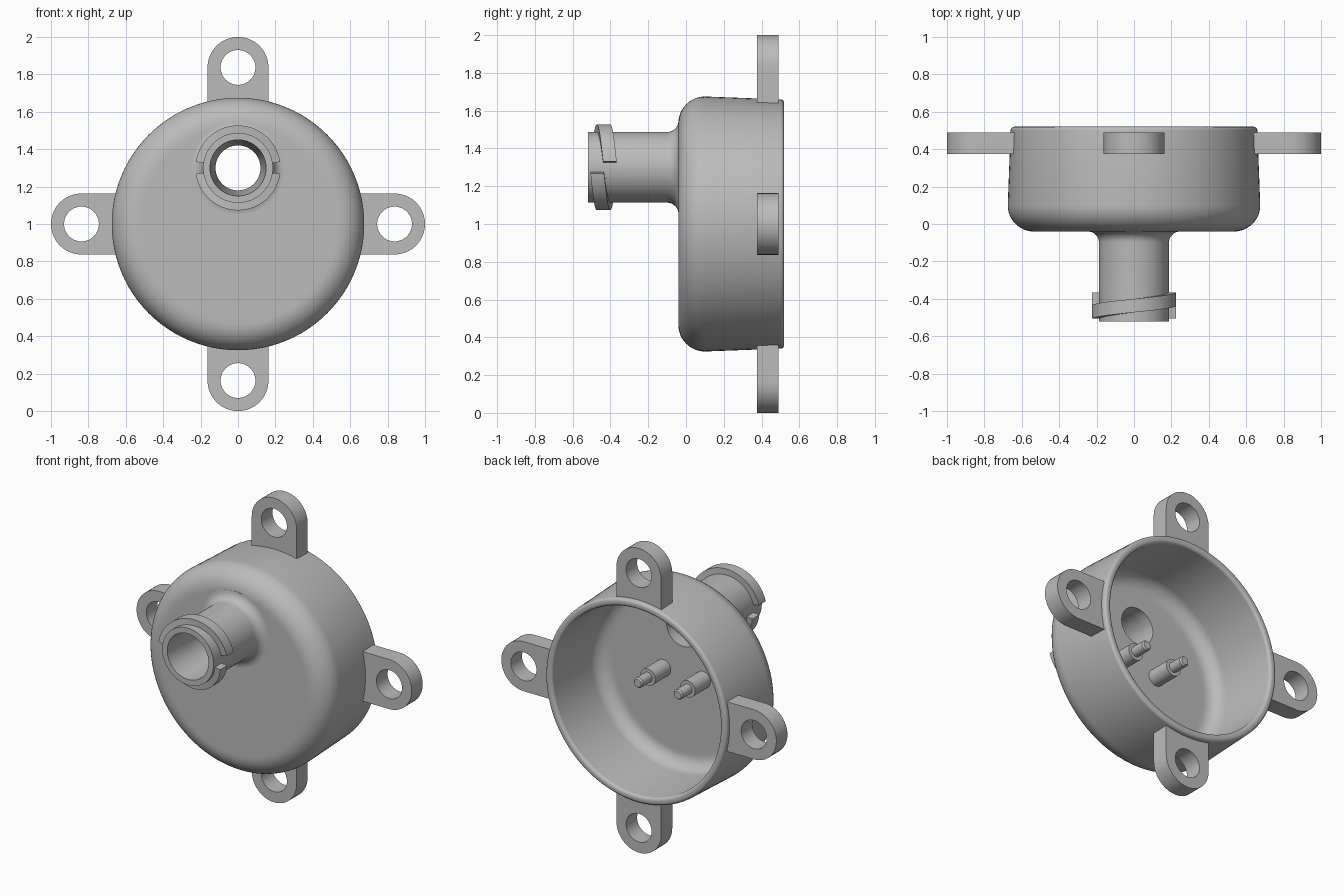
import bpy, bmesh
from math import sin, cos, pi, radians

if "Cube" in bpy.data.objects:
    bpy.data.objects.remove(bpy.data.objects["Cube"], do_unlink=True)

grey = bpy.data.materials.new("plain grey")
grey.use_nodes = True
grey.diffuse_color = (0.5, 0.5, 0.5, 1)
grey.node_tree.nodes["Principled BSDF"].inputs["Base Color"].default_value = (0.5, 0.5, 0.5, 1)


def arc(r, y, radius, start, end, steps=8):
    """Points (r, y) of a fillet in a lathe profile."""
    angles = [radians(start + (end - start) * i / steps) for i in range(steps + 1)]
    return [(r + radius * cos(a), y + radius * sin(a)) for a in angles]


def skin(name, sections, ring=True, closed=True):
    """Join equal point loops into a surface; ring joins last to first."""
    bm = bmesh.new()
    rows = [[bm.verts.new(p) for p in s] for s in sections]
    n = len(rows[0])
    pairs = list(zip(rows, rows[1:])) + ([(rows[-1], rows[0])] if ring else [])
    for a, b in pairs:
        for i in range(n if closed else n - 1):
            j = (i + 1) % n
            bm.faces.new((a[i], a[j], b[j], b[i]))
    if not ring:
        bm.faces.new(rows[0])
        bm.faces.new(rows[-1])
    bmesh.ops.remove_doubles(bm, verts=bm.verts, dist=1e-5)
    bmesh.ops.recalc_face_normals(bm, faces=bm.faces)
    mesh = bpy.data.meshes.new(name)
    bm.to_mesh(mesh)
    bm.free()
    mesh.materials.append(grey)
    obj = bpy.data.objects.new(name, mesh)
    bpy.context.collection.objects.link(obj)
    return obj


def lathe(name, profile, x=0, z=1, closed=False, segments=96):
    """Turn an (r, y) profile about an axis parallel to y."""
    turns = [2 * pi * i / segments for i in range(segments)]
    return skin(name, [[(x + r * cos(t), y, z + r * sin(t)) for r, y in profile]
                       for t in turns], closed=closed)


def smooth(obj):
    bpy.ops.object.select_all(action='DESELECT')
    obj.select_set(True)
    bpy.context.view_layer.objects.active = obj
    bpy.ops.object.shade_smooth_by_angle(angle=radians(30))


PIPE_Z = 1.3

# Hollow cup with rounded front and rim
cup = lathe("cup", [(0, -0.04), (0.52, -0.04)]
            + arc(0.535, 0.1, 0.14, -90, 0, 12)
            + arc(0.64, 0.5, 0.02, 0, 90, 6)
            + arc(0.63, 0.5, 0.02, 90, 180, 6)
            + arc(0.52, 0.12, 0.09, 0, -90)
            + [(0.5, 0.03), (0, 0.03)])

# Bore opening through the cup floor
cutter = lathe("bore_cutter", [(0, -0.2), (0.12, -0.2), (0.12, 0.2), (0, 0.2)], z=PIPE_Z)
cutter.hide_render = True
cut = cup.modifiers.new("bore", 'BOOLEAN')
cut.operation = 'DIFFERENCE'
cut.solver = 'EXACT'
cut.object = cutter
bpy.context.view_layer.objects.active = cup
bpy.ops.object.modifier_apply(modifier=cut.name)
bpy.data.objects.remove(cutter, do_unlink=True)
smooth(cup)

# Inlet pipe with tapered bore and flared root
pipe = lathe("inlet_pipe", [(0.15, -0.52), (0.187, -0.52)]
             + arc(0.247, -0.1, 0.06, 180, 90)
             + [(0.247, -0.03), (0.12, -0.03)], z=PIPE_Z, closed=True)
smooth(pipe)

# Two half-turn locking threads
for side, name in ((1, "upper_thread"), (-1, "lower_thread")):
    sections = []
    for i in range(41):
        t = radians(8 + 164 * i / 40)
        mid = -0.4 - 0.073 * t / pi
        sections.append([(side * r * cos(t), mid + dy, PIPE_Z + side * r * sin(t))
                         for r, dy in ((0.175, -0.036), (0.227, -0.036),
                                       (0.227, 0.036), (0.175, 0.036))])
    smooth(skin(name, sections, ring=False))

# Four mounting lugs: round end, square root, drilled hole
HALF, HOLE, REACH = 0.163, 0.093, 0.837
ROOT = HALF / math_tan if (math_tan := sin(radians(37.5)) / cos(radians(37.5))) else 0
for k, name in enumerate(("left_lug", "top_lug", "right_lug", "bottom_lug")):
    ca, sa = round(cos(k * pi / 2)), round(sin(k * pi / 2))
    sections = []
    for i in range(48):
        c, s = cos(2 * pi * i / 48), sin(2 * pi * i / 48)
        edge = HALF if c >= 0 else 1 / max(-c / ROOT, abs(s) / HALF)
        loop = []
        for r, y in ((HOLE, 0.375), (edge, 0.375), (edge, 0.49), (HOLE, 0.49)):
            u, v = REACH + r * c, r * s
            loop.append((u * ca - v * sa, y, 1 + u * sa + v * ca))
        sections.append(loop)
    smooth(skin(name, sections))

# Pair of stepped pins on the cup floor
for side, name in ((1, "left_pin"), (-1, "right_pin")):
    smooth(lathe(name, [(0, 0.02), (0.055, 0.02), (0.055, 0.19), (0.033, 0.19),
                        (0.033, 0.285), (0.025, 0.295), (0, 0.295)],
                 x=side * 0.145, segments=32))
